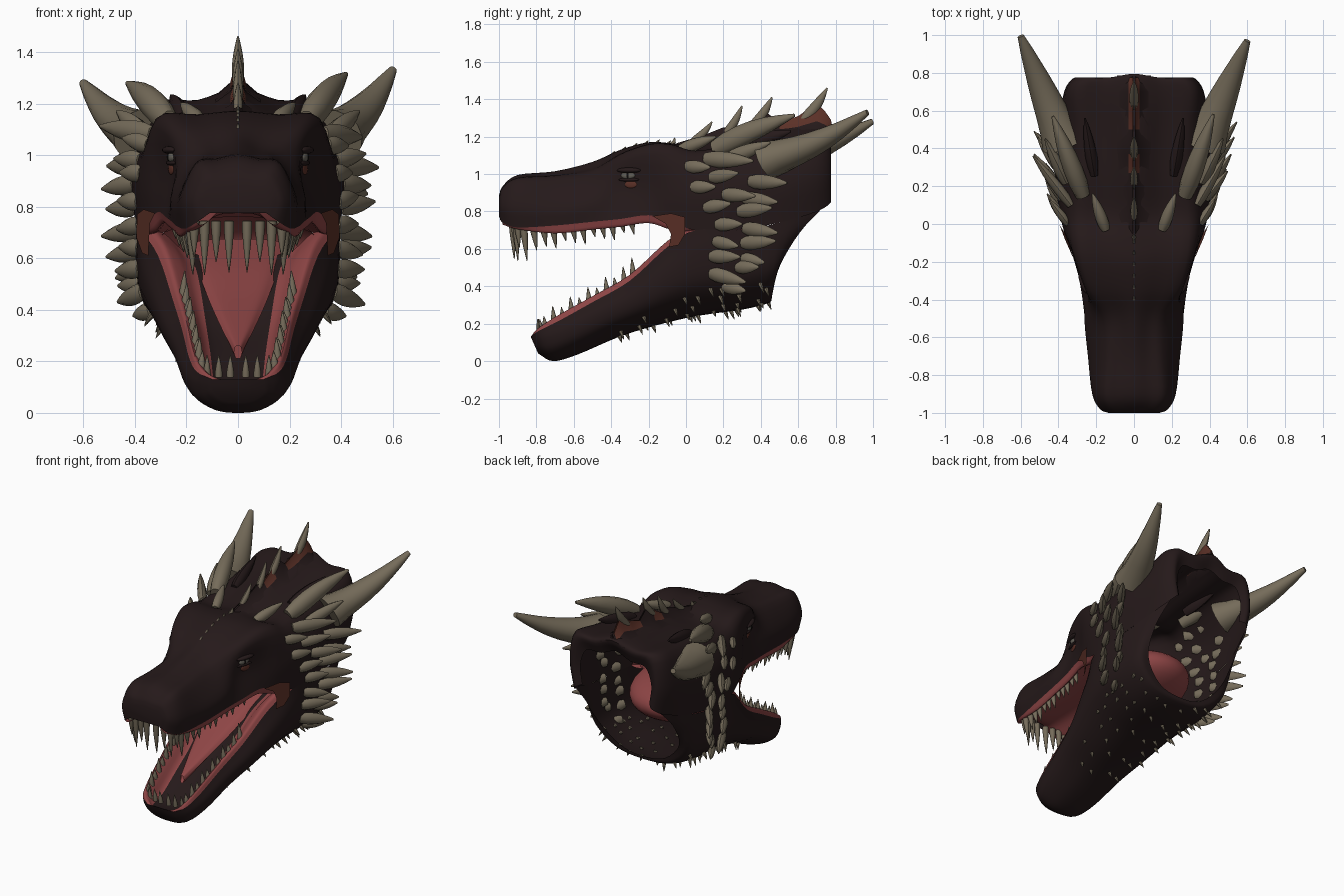
import bpy, bmesh, math, random
from mathutils import Vector as V, Matrix
from mathutils.bvhtree import BVHTree

if "Cube" in bpy.data.objects:
    bpy.data.objects.remove(bpy.data.objects["Cube"])
random.seed(4)

def material(name, rgb):
    m = bpy.data.materials.new(name)
    m.diffuse_color = (*rgb, 1)
    m.use_nodes = True
    m.node_tree.nodes["Principled BSDF"].inputs["Base Color"].default_value = m.diffuse_color
    return m

SKIN = material("dark_hide", (0.0185, 0.0100, 0.0103))
BONE = material("horn_bone", (0.18, 0.15, 0.103))
PINK = material("mouth_pink", (0.27, 0.060, 0.060))
RUST = material("rust_membrane", (0.105, 0.030, 0.020))
EYE = material("eye_grey", (0.13, 0.12, 0.10))
BLACK = material("pupil_black", (0.005, 0.004, 0.004))

def finish(name, bm, *mats, angle=50):
    bmesh.ops.recalc_face_normals(bm, faces=bm.faces)
    me = bpy.data.meshes.new(name)
    bm.to_mesh(me)
    bm.free()
    for m in mats:
        me.materials.append(m)
    me.polygons.foreach_set("use_smooth", [True] * len(me.polygons))
    me.set_sharp_from_angle(angle=math.radians(angle))
    ob = bpy.data.objects.new(name, me)
    bpy.context.collection.objects.link(ob)
    return ob

def smooth(pts, n=4):
    """Curve through the given points."""
    out = []
    for i in range(len(pts) - 1):
        b, c = pts[i], pts[i + 1]
        a = pts[i - 1] if i else b * 2 - c
        d = pts[i + 2] if i + 2 < len(pts) else c * 2 - b
        for k in range(n):
            t = k / n
            out.append(0.5 * (2 * b + (c - a) * t + (2 * a - 5 * b + 4 * c - d) * t * t
                              + (3 * b - a - 3 * c + d) * t ** 3))
    return out + [pts[-1]]

def loft(bm, halves, cap=False, rule=None):
    """Skin mirrored half-sections (edge to centre line) into a smooth sheet."""
    rows = [smooth(h + [V((-p.x, p.y, p.z)) for p in reversed(h[:-1])]) for h in halves]
    cols = [smooth(list(c)) for c in zip(*rows)]
    grid = [[bm.verts.new(p) for p in r] for r in zip(*cols)]
    m = len(grid[0]) - 1
    for r, s in zip(grid, grid[1:]):
        for j in range(m):
            f = bm.faces.new((r[j], r[j + 1], s[j + 1], s[j]))
            if rule:
                f.material_index = rule(abs(2 * (j + 0.5) / m - 1))
    if cap:
        bm.faces.new(grid[0])

def spike(bm, a, b, r, prof, flat=1.0, bend=0.0, n=8):
    """Tapered spike from a to b; flat squeezes it sideways, bend arcs it."""
    a, b = V(a), V(b)
    ax = b - a
    side = ax.cross(V((0, 0, 1)))
    if side.length < 0.3 * ax.length:
        side = ax.cross(V((0, 1, 0)))
    side.normalize()
    up = side.cross(ax).normalized()
    rings = []
    for i, p in enumerate(prof):
        t = i / (len(prof) - 1)
        c = a + ax * t + up * bend * math.sin(math.pi * t)
        rings.append([bm.verts.new(c + r * p * (side * flat * math.cos(2 * math.pi * k / n)
                      + up * math.sin(2 * math.pi * k / n))) for k in range(n)])
    for q, s in zip(rings, rings[1:]):
        for k in range(n):
            bm.faces.new((q[k], q[(k + 1) % n], s[(k + 1) % n], s[k]))
    bm.faces.new(rings[0])
    bm.faces.new(rings[-1])

LEAF = (0.75, 0.97, 1, 0.92, 0.75, 0.48, 0.15)
HORN = (1.2, 0.98, 0.85, 0.74, 0.62, 0.48, 0.34, 0.17)
TOOTH = (1, 0.92, 0.7, 0.42, 0.08)

# Upper head: y, lip z, lip w, mid z, mid w, brow z, brow w, top z
UPPER = [(-1.0, .775, .11, .83, .135, .87, .11, .885), (-.98, .74, .16, .83, .18, .92, .135, .935),
         (-.9, .715, .205, .83, .22, .965, .165, .995), (-.7, .725, .238, .83, .238, .975, .155, 1.015),
         (-.5, .745, .26, .86, .255, 1.0, .165, 1.065), (-.35, .76, .28, .93, .245, 1.09, .25, 1.13),
         (-.2, .78, .31, .93, .295, 1.14, .30, 1.17), (-.08, .745, .345, .92, .355, 1.14, .32, 1.165),
         (.05, .70, .375, .92, .39, 1.11, .32, 1.155), (.25, .70, .395, .95, .41, 1.14, .30, 1.205),
         (.5, .74, .38, .97, .40, 1.17, .31, 1.245), (.7, .80, .335, 1.0, .37, 1.2, .325, 1.26),
         (.775, .85, .29, 1.02, .315, 1.19, .275, 1.25), (.75, .87, .25, 1.0, .265, 1.11, .22, 1.16)]
# Lower jaw: rim y, rim z, rim w, keel y, keel z, flank bulge
LOWER = [(-.83, .13, .10, -.79, .04, 1.03), (-.79, .16, .16, -.71, .0, 1.06), (-.68, .215, .19, -.58, .035, 1.12),
         (-.5, .315, .215, -.37, .125, 1.16), (-.3, .43, .25, -.2, .18, 1.18), (-.1, .61, .31, 0, .23, 1.14),
         (.05, .70, .375, .15, .255, 1.03), (.25, .70, .395, .3, .275, 1.0), (.5, .74, .38, .44, .31, 1.0),
         (.75, .84, .31, .46, .34, 1.06)]

def at(table, y, col):
    for a, b in zip(table, table[1:]):
        if y <= b[0]:
            return a[col] + (b[col] - a[col]) * (y - a[0]) / (b[0] - a[0])
    return table[-1][col]

trees = []
bm = bmesh.new()
loft(bm, [[V((wl, y, zl)), V((wm, y, zm)), V((wb, y, zb)),
           V((wb * .5, y, zb + (zt - zb) * (.5 if y < 0 else .2))), V((0, y + .02 * (y > .76), zt))]
          for y, zl, wl, zm, wm, zb, wb, zt in UPPER], cap=True)
trees.append(BVHTree.FromBMesh(bm))
finish("upper_head", bm, SKIN)

bm = bmesh.new()
loft(bm, [[V((w * k, y + (ky - y) * t - (.25 * t * (1 - t) if y > .7 else 0), z + (kz - z) * t)) for k, t in
           ((1, 0), (g, .3), (.92 * g, .65), (.55, .93), (0, 1))] for y, z, w, ky, kz, g in LOWER], cap=True)
trees.append(BVHTree.FromBMesh(bm))
finish("lower_jaw", bm, SKIN)

def hit(o, d):
    """Nearest point on the hide along a ray."""
    hs = [h for h in (t.ray_cast(V(o), V(d)) for t in trees) if h[0]]
    return min(hs, key=lambda h: h[3])[0] if hs else V(o) + V(d)

# Palate and gums, mouth floor, throat bag
bm = bmesh.new()
loft(bm, [[V((wl * k, y, zl + h)) for k, h in
           ((1, 0), (.93, -.01 if y < -.85 or y > 0 else -.042), (.76, .0), (.4, .05), (0, .06))]
          for y, zl, wl, *_ in UPPER[1:9]])
finish("palate", bm, PINK)
bm = bmesh.new()
loft(bm, [[V((w * k, y, z + h * min(1, i * .5))) for k, h in
           ((1, 0), (.92, .032), (.74, -.01), (.5, -.08), (0, -.095))]
          for i, (y, z, w, *_) in enumerate(LOWER[:7])], rule=lambda u: 0 if u > .25 else 1)
finish("mouth_floor", bm, PINK, SKIN)
bm = bmesh.new()
bmesh.ops.create_uvsphere(bm, u_segments=32, v_segments=20, radius=1,
                          matrix=Matrix.Translation((0, 0, .63)) @ Matrix.Diagonal((.32, .4, .16, 1)))
bmesh.ops.delete(bm, geom=[v for v in bm.verts if v.co.y < -.06], context='VERTS')
finish("throat", bm, PINK)

# Tongue
bm = bmesh.new()
for h in (.03, -.03):
    loft(bm, [[V((w, y, z)), V((w * .7, y, z + h * .7)), V((0, y, z + h * .8))] for y, z, w in
              ((-.6, .235, .015), (-.45, .32, .06), (-.25, .43, .11), (-.05, .55, .155), (.15, .65, .19))])
bmesh.ops.remove_doubles(bm, verts=bm.verts, dist=.0005)
finish("tongue", bm, PINK)

# Mouth-corner membranes
bm = bmesh.new()
for s in (1, -1):
    bm.faces.new([bm.verts.new((s * x, y, z)) for x, y, z in
                  ((.322, -.18, .775), (.366, -.08, .79), (.392, -.005, .77), (.394, -.005, .68),
                   (.372, -.04, .62), (.348, -.09, .61), (.345, -.08, .68), (.342, -.11, .735))])
finish("cheek_membrane", bm, RUST)

# Teeth
bm = bmesh.new()
for s in (1, -1):
    for x, l in ((.035, .19), (.085, .15), (.13, .2), (.17, .13)):
        spike(bm, (s * x, -.935 + x * .2, .745), (s * x, -.925 + x * .2, .735 - l), .02, TOOTH)
    for i in range(12):
        y = -.87 + i * .052
        l = (.18 if i < 2 else .13) * (1, .72, .88)[i % 3] * (1 - i * .02)
        x, z = at(UPPER, y, 2) * .86, at(UPPER, y, 1)
        spike(bm, (s * x, y, z + .01), (s * x * .97, y + .02, z - l), .021, TOOTH)
finish("upper_teeth", bm, BONE)
bm = bmesh.new()
for s in (1, -1):
    for x in (.03, .075, .12):
        spike(bm, (s * x, -.785 + x * .15, .14), (s * x, -.8 + x * .15, .225), .015, TOOTH)
    for i in range(11):
        y = -.75 + i * .047
        l = .06 + .03 * (i % 2) + (.045 if i == 10 else 0)
        x, z = at(LOWER, y, 2) * .84, at(LOWER, y, 1)
        spike(bm, (s * x, y, z - .02), (s * x * .96, y - .01, z + l), .019, TOOTH)
finish("lower_teeth", bm, BONE)

# Great horns and the leaf horns in front of them
bm = bmesh.new()
for s, tip, tip2 in ((1, (.6, .97, 1.33), (.42, .58, 1.315)), (-1, (-.6, .995, 1.28), (-.43, .57, 1.28))):
    spike(bm, (s * .37, .43, 1.075), tip, .092, HORN, 1.1, -.03, n=14)
    spike(bm, (s * .27, .15, 1.13), tip2, .06, LEAF, .85, .012, 10)
    spike(bm, (s * .15, -.03, 1.13), (s * .22, .16, 1.2), .035, LEAF, .9)
    spike(bm, (s * .36, .22, 1.08), (s * .47, .45, 1.17), .04, LEAF, .8)
finish("horns", bm, BONE)

# Cheek frill: y, z, length
FRILL = [(.1, 1.08, .26), (.0, 1.04, .13), (.03, .93, .13), (.13, .98, .15), (.34, .96, .2), (.2, .89, .17),
         (.31, .87, .18), (.1, .82, .14), (.28, .80, .18), (.31, .71, .18), (.16, .73, .14), (.3, .63, .18),
         (.15, .64, .13), (.13, .56, .16), (.3, .55, .12), (.13, .47, .19), (.27, .5, .12), (.2, .40, .12)]
bm = bmesh.new()
for s in (1, -1):
    for y, z, l in FRILL:
        p = hit((s, y, z), (-s, 0, 0))
        p.x -= s * .01
        q = p + V((s * l * random.uniform(.5, .8), l, l * (.35 * (z - .72) + random.uniform(-.2, .15))))
        spike(bm, p, q, .026 + l * .07, LEAF, .65)
finish("cheek_frill", bm, BONE)

# Thorns under the jaw
bm = bmesh.new()
for s in (1, -1):
    for x, y0, n in ((.06, -.34, 5), (.14, -.38, 7), (.22, -.2, 6), (.29, -.02, 5), (.33, .1, 4)):
        for i in range(n):
            y = y0 + (.41 - y0) * i / (n - 1) + random.uniform(-.03, .03)
            p = hit((s * x, y, -1), (0, 0, 1))
            if .05 < p.z < .6:
                l = random.uniform(.025, .045)
                spike(bm, p + V((0, 0, .01)), p + V((s * x * .1, l * .5, -l)), .012, TOOTH, n=6)
finish("chin_thorns", bm, BONE)

# Central crest web with rust panels
bm = bmesh.new()
CREST = [(-.05, 1.165), (.1, 1.21), (.2, 1.25), (.27, 1.24), (.37, 1.3), (.43, 1.33), (.5, 1.275),
         (.6, 1.31), (.7, 1.38), (.74, 1.34), (.775, 1.29), (.785, 1.24)]
for s in (1, -1):
    rows = []
    for y, z in CREST:
        b = at(UPPER[:13], y, 7) - .03
        rows.append([bm.verts.new((s * w, y, b + (max(z, b) - b) * t)) for w, t in ((.09, 0), (.03, .35), (.004, 1))])
    for i, (a, b) in enumerate(zip(rows, rows[1:])):
        for j in range(2):
            f = bm.faces.new((a[j], b[j], b[j + 1], a[j + 1]))
            f.material_index = 1 if j and i in (3, 6, 7, 8, 9) else 0
finish("crest_web", bm, SKIN, RUST)

# Crest spikes and small brow bumps
bm = bmesh.new()
for y, z, ty, tz, r in ((-.09, 1.15, -.06, 1.195, .013), (.03, 1.17, .14, 1.28, .022), (.2, 1.2, .3, 1.365, .024),
                        (.35, 1.25, .46, 1.41, .027), (.62, 1.28, .755, 1.46, .03)):
    spike(bm, (0, y, z), (0, ty, tz), r, LEAF, .8, -.01)
for i in range(6):
    p = hit((0, -.4 + i * .06, 2), (0, 0, -1))
    spike(bm, p - V((0, 0, .01)), p + V((0, .02, .014)), .01, TOOTH, n=6)
finish("crest_spikes", bm, BONE)

# Hide ridges on the skull roof
bm = bmesh.new()
for s in (1, -1):
    spike(bm, (s * .21, .26, 1.14), (s * .26, .56, 1.23), .045, LEAF, .7)
finish("hide_ridges", bm, SKIN)

# Eyes with lids, pupils and rust patches
def blob(name, y, z, out, size, mat):
    bm = bmesh.new()
    for s in (1, -1):
        p = hit((s, y, z), (-s, 0, 0)) + V((s * out, 0, 0))
        bmesh.ops.create_uvsphere(bm, u_segments=16, v_segments=10, radius=1,
                                  matrix=Matrix.Translation(p) @ Matrix.Rotation(-s * .3, 4, 'Z')
                                  @ Matrix.Diagonal((*size, 1)))
    finish(name, bm, mat)

blob("upper_eyelid", -.305, 1.02, 0, (.022, .068, .015), SKIN)
blob("lower_eyelid", -.305, .97, 0, (.014, .06, .01), SKIN)
blob("eyeball", -.31, .993, 0, (.014, .04, .021), EYE)
blob("pupil", -.312, .993, .011, (.005, .008, .016), BLACK)
blob("under_eye_patch", -.295, .945, 0, (.006, .035, .02), RUST)
